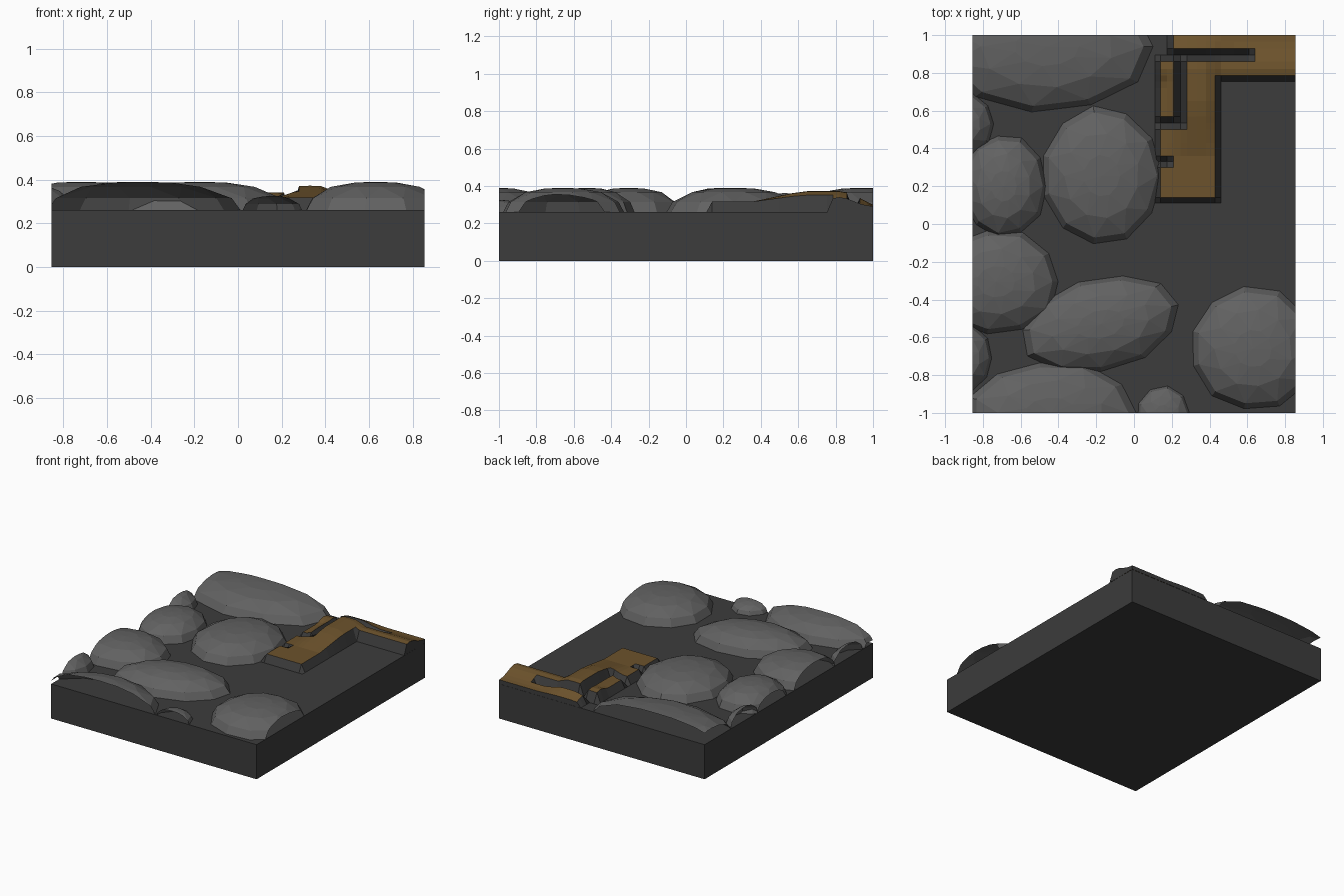
import bpy, bmesh, math, random
from mathutils import Vector

if "Cube" in bpy.data.objects:
    bpy.data.objects.remove(bpy.data.objects["Cube"])

random.seed(4)
HX, HY, BASE = 0.855, 1.0, 0.26


def finish(bm, name, mats=()):
    me = bpy.data.meshes.new(name)
    bm.to_mesh(me)
    bm.free()
    for m in mats:
        me.materials.append(m)
    ob = bpy.data.objects.new(name, me)
    bpy.context.collection.objects.link(ob)
    return ob


def material(name, rgb):
    m = bpy.data.materials.new(name)
    m.diffuse_color = (*rgb, 1)
    m.use_nodes = True
    m.node_tree.nodes["Principled BSDF"].inputs["Base Color"].default_value = m.diffuse_color
    return m


grey = material("stone_grey", (0.12, 0.12, 0.12))
dark = material("mortar_grey", (0.045, 0.045, 0.045))
brown = material("relief_brown", (0.15, 0.085, 0.025))

# base slab
bm = bmesh.new()
bmesh.ops.create_cube(bm, size=1)
for v in bm.verts:
    v.co = Vector((v.co.x * 2 * HX, v.co.y * 2 * HY, (v.co.z + 0.5) * BASE))
finish(bm, "base_slab", [dark])


# low-poly domed cobble, cropped open at the slab edges
def cobble(name, cx, cy, rx, ry, rot=0, height=0.13, sides=11):
    bm = bmesh.new()
    a0 = math.radians(rot)
    wob = [random.uniform(0.97, 1.03) for _ in range(sides)]
    rings = []
    for k, (s, t) in enumerate([(1.0, 0.0), (0.91, 0.42), (0.62, 0.82), (0.3, 0.97)]):
        ring = []
        for i in range(sides):
            a = 2 * math.pi * (i + 0.5 * (k == 2)) / sides
            u, w = rx * s * wob[i] * math.cos(a), ry * s * wob[i] * math.sin(a)
            ring.append(bm.verts.new((cx + u * math.cos(a0) - w * math.sin(a0),
                                      cy + u * math.sin(a0) + w * math.cos(a0),
                                      BASE + height * t)))
        rings.append(ring)
    top = bm.verts.new((cx, cy, BASE + height))
    for k, (r, q) in enumerate(zip(rings, rings[1:])):
        for i in range(sides):
            j = (i + 1) % sides
            if k == 0:
                bm.faces.new((r[i], r[j], q[j], q[i]))
            elif k == 1:
                bm.faces.new((r[i], r[j], q[i]))
                bm.faces.new((q[i], r[j], q[j]))
            else:
                bm.faces.new((r[i], r[j], q[j]))
                bm.faces.new((r[i], q[j], q[i]))
    for i in range(sides):
        bm.faces.new((rings[-1][i], rings[-1][(i + 1) % sides], top))
    for n in ((1, 0, 0), (-1, 0, 0), (0, 1, 0), (0, -1, 0)):
        co = (n[0] * HX, n[1] * HY, 0)
        bmesh.ops.bisect_plane(bm, geom=bm.verts[:] + bm.edges[:] + bm.faces[:],
                               plane_co=co, plane_no=n, clear_outer=True)
    finish(bm, name, [grey])


cobble("cobble_back_left", -0.46, 0.94, 0.57, 0.345)
cobble("cobble_left_upper_sliver", -0.93, 0.53, 0.19, 0.18, height=0.11)
cobble("cobble_left_middle", -0.69, 0.2, 0.225, 0.275)
cobble("cobble_centre", -0.17, 0.255, 0.315, 0.365)
cobble("cobble_left_lower", -0.73, -0.305, 0.335, 0.28)
cobble("cobble_front_centre", -0.175, -0.53, 0.43, 0.245, rot=14)
cobble("cobble_front_right", 0.63, -0.66, 0.335, 0.33)
cobble("cobble_front_left", -0.44, -1.0, 0.44, 0.275)
cobble("cobble_front_small", 0.155, -1.0, 0.14, 0.145, height=0.065, sides=9)
cobble("cobble_left_front_sliver", -0.92, -0.71, 0.17, 0.19, height=0.11)

# stepped relief with V-shaped grooves: raised rectangles x0, x1, y0, y1
RECTS = [(0.14, 0.43, 0.14, 0.30), (0.21, 0.43, 0.30, 0.36), (0.14, 0.43, 0.36, 0.50),
         (0.28, 0.43, 0.50, 0.86), (0.14, 0.21, 0.57, 0.86), (0.21, HX, 0.93, 1.0),
         (0.64, HX, 0.785, 1.0), (0.28, HX, 0.785, 0.86)]
XS = [0.11, 0.14, 0.175, 0.21, 0.245, 0.28, 0.33, 0.38, 0.43, 0.46, 0.53, 0.61, 0.64, 0.74, HX, HX + 0.0005]
YS = [0.11, 0.14, 0.22, 0.30, 0.33, 0.36, 0.43, 0.50, 0.535, 0.57, 0.65, 0.72, 0.755, 0.785,
      0.82, 0.86, 0.895, 0.93, 0.965, 1.0, 1.0005]


def raised(x, y):
    e = 1e-5
    return any(a - e <= x <= b + e and c - e <= y <= d + e for a, b, c, d in RECTS)


def relief_z(x, y):
    rise = min(1, max(0, (y - 0.36) / 0.26))
    fall = min(1, max(0, (1.02 - y) / 0.2))
    stem = 0.317 + 0.055 * rise * math.exp(-((x - 0.33) / 0.12) ** 4)
    arm = 0.29 + 0.05 * math.exp(-((y - 0.82) / 0.1) ** 2)
    return arm if x > 0.5 else arm + (max(stem, arm) - arm) * fall


bm = bmesh.new()
grid = {(i, j): bm.verts.new((x, y, relief_z(x, y) if raised(x, y) else BASE + 0.001))
        for i, x in enumerate(XS) for j, y in enumerate(YS)}
for i in range(len(XS) - 1):
    for j in range(len(YS) - 1):
        corners = [(i, j), (i + 1, j), (i + 1, j + 1), (i, j + 1)]
        flags = [raised(XS[a], YS[b]) for a, b in corners]
        if any(flags):
            f = bm.faces.new([grid[c] for c in corners])
            f.material_index = 0 if all(flags) else 1
bmesh.ops.delete(bm, geom=[v for v in bm.verts if not v.link_faces], context='VERTS')
finish(bm, "stepped_relief", [brown, dark])
